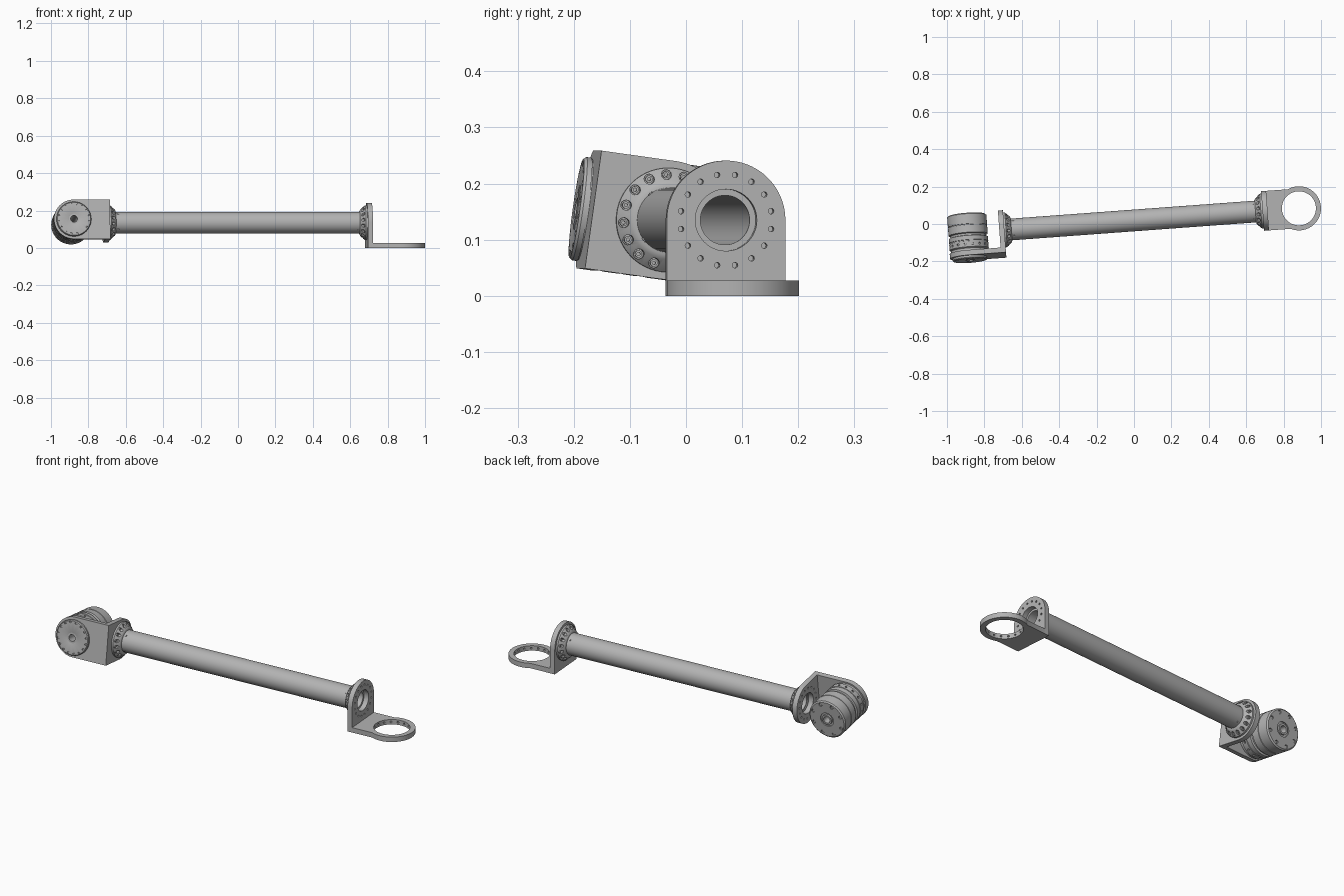
import bpy, bmesh, math
from math import pi, cos, sin, radians
from mathutils import Matrix

if "Cube" in bpy.data.objects:
    bpy.data.objects.remove(bpy.data.objects["Cube"])


def material(name, value):
    mat = bpy.data.materials.new(name)
    mat.use_nodes = True
    color = (value, value, value, 1)
    mat.diffuse_color = color
    mat.node_tree.nodes["Principled BSDF"].inputs["Base Color"].default_value = color
    return mat


metal = material("grey metal", 0.45)


def link(name, data, matrix):
    obj = bpy.data.objects.new(name, data)
    bpy.context.collection.objects.link(obj)
    obj.matrix_world = matrix
    return obj


def finish(obj):
    me = obj.data
    me.materials.clear()
    me.materials.append(metal)
    for p in me.polygons:
        p.use_smooth = True
    me.set_sharp_from_angle(angle=radians(30))
    return obj


def bake(obj):
    """Replace an object's data by its evaluated mesh."""
    bpy.context.view_layer.update()
    dg = bpy.context.evaluated_depsgraph_get()
    return bpy.data.meshes.new_from_object(obj.evaluated_get(dg))


def circle(x, y, r, n=16, start=0.0, sweep=2 * pi):
    k = n if sweep == 2 * pi else n - 1
    return [(x + r * cos(start + sweep * i / k), y + r * sin(start + sweep * i / k))
            for i in range(n)]


def ring_of(r, n, count_from=0.5):
    return [(r * cos(2 * pi * (i + count_from) / n), r * sin(2 * pi * (i + count_from) / n))
            for i in range(n)]


def plate(name, loops, thick, matrix):
    """Flat plate with holes, from filled outlines."""
    cu = bpy.data.curves.new(name, 'CURVE')
    cu.dimensions = '2D'
    cu.fill_mode = 'BOTH'
    cu.extrude = thick / 2
    for loop in loops:
        s = cu.splines.new('POLY')
        s.points.add(len(loop) - 1)
        for p, (x, y) in zip(s.points, loop):
            p.co = (x, y, 0, 1)
        s.use_cyclic_u = True
    tmp = link("outline", cu, matrix)
    me = bake(tmp)
    bpy.data.objects.remove(tmp)
    return finish(link(name, me, matrix))


def lathe(name, profile, matrix, seg=64):
    """Closed (radius, height) profile turned about local z."""
    bm = bmesh.new()
    rows = [[bm.verts.new((r * cos(a), r * sin(a), z)) for r, z in profile]
            for a in (2 * pi * i / seg for i in range(seg))]
    n = len(profile)
    for i in range(seg):
        a, b = rows[i], rows[(i + 1) % seg]
        for j in range(n):
            k = (j + 1) % n
            bm.faces.new((a[j], b[j], b[k], a[k]))
    bmesh.ops.recalc_face_normals(bm, faces=bm.faces)
    me = bpy.data.meshes.new(name)
    bm.to_mesh(me)
    bm.free()
    return finish(link(name, me, matrix))


def pegs(name, places, r, depth, matrix, seg=12):
    """Many small cylinders in one mesh."""
    bm = bmesh.new()
    for m in places:
        bmesh.ops.create_cone(bm, cap_ends=True, segments=seg, radius1=r, radius2=r,
                              depth=depth, matrix=m)
    me = bpy.data.meshes.new(name)
    bm.to_mesh(me)
    bm.free()
    return finish(link(name, me, matrix))


def axial(r, n, z):
    return [Matrix.Translation((x, y, z)) for x, y in ring_of(r, n)]


def radial(r, n, z):
    return [Matrix.Rotation(2 * pi * (i + .5) / n, 4, 'Z') @ Matrix.Translation((r, 0, z))
            @ Matrix.Rotation(pi / 2, 4, 'Y') for i in range(n)]


def cut(obj, places, r, depth):
    cutter = pegs("cutter", places, r, depth, obj.matrix_world)
    cutter.hide_render = True
    mod = obj.modifiers.new("cut", 'BOOLEAN')
    mod.operation = 'DIFFERENCE'
    mod.solver = 'EXACT'
    mod.object = cutter
    me = bake(obj)
    obj.modifiers.clear()
    obj.data = me
    bpy.data.objects.remove(cutter)
    finish(obj)


# Frames: the arm is yawed, and the left end is also rolled about it
ARM = Matrix.Translation((0, .019, .135)) @ Matrix.Rotation(radians(4.2), 4, 'Z')
LEFT = (ARM @ Matrix.Rotation(radians(-98), 4, 'X') @ Matrix.Translation((-.006, 0, 0))
        @ Matrix.Rotation(pi, 4, 'Z'))
ALONG_X = Matrix.Rotation(pi / 2, 4, 'Y')
UPRIGHT = Matrix(((0, 0, 1, 0), (1, 0, 0, 0), (0, 1, 0, 0), (0, 0, 0, 1)))
FACE, THICK, HALF, DROP, REACH = .689, .027, .106, .135, .884
BOLTS = 16

# Hollow boom tube
lathe("boom_tube", [(.044, -.69), (.058, -.69), (.058, .689), (.044, .689)],
      ARM @ ALONG_X)


def end_bracket(side, frame, foot_radius):
    # Arched plate with bore and bolt holes
    arch = [(-HALF, -DROP), (HALF, -DROP)] + circle(0, 0, HALF, 40, 0, pi)
    holes = [circle(x, y, .005, 10) for x, y in ring_of(.082, BOLTS)]
    plate(side + "_bracket_plate", [arch, circle(0, 0, .055, 48)] + holes, THICK,
          frame @ Matrix.Translation((FACE + THICK / 2, 0, 0)) @ UPRIGHT)
    # Foot with its large ring
    a = pi - math.asin(HALF / foot_radius)
    foot = [(FACE - REACH, HALF), (FACE - REACH, -HALF)]
    foot += circle(0, 0, foot_radius, 56, -a, 2 * a)
    ring = plate(side + "_bracket_foot", [foot, circle(0, 0, .091, 64)], THICK,
                 frame @ Matrix.Translation((REACH, 0, -DROP + THICK / 2)))
    cut(ring, radial(.092, BOLTS, 0), .005, .018)
    # Conical tube flange with bolt pockets
    m = frame @ Matrix.Translation((FACE, 0, 0)) @ ALONG_X
    flange = lathe(side + "_tube_flange",
                   [(.05, 0), (.093, 0), (.093, -.009), (.07, -.034), (.062, -.038),
                    (.05, -.038)], m)
    cut(flange, axial(.081, BOLTS, -.029), .009, .04)
    bolts = pegs(side + "_flange_bolts", axial(.081, BOLTS, -.012), .0065, .012, m)
    cut(bolts, axial(.081, BOLTS, -.018), .003, .01)
    # Small locking pin beside the flange
    pegs(side + "_tube_pins", radial(.057, 4, -.05), .005, .006, m)


end_bracket("right", ARM, .118)
end_bracket("left", LEFT, HALF)

# Joint motor held by the left foot
MOTOR = LEFT @ Matrix.Translation((REACH, 0, 0))
body = lathe("joint_motor_body",
             [(.028, .088), (.038, .088), (.038, .094), (.098, .094), (.105, .088),
              (.105, .034), (.103, .033), (.103, .030), (.105, .029),
              (.105, -.012), (.096, -.016), (.096, -.026), (.105, -.029),
              (.105, -.052), (.102, -.053), (.102, -.058), (.105, -.059),
              (.105, -.09), (.098, -.096), (.098, -.108), (.09, -.108),
              (.09, -.12), (.028, -.12)], MOTOR)
cut(body, radial(.103, BOLTS, -.074), .006, .012)
cut(body, axial(.085, 8, .092), .009, .018)
pegs("motor_back_bolts", axial(.085, 8, .086), .006, .01, MOTOR)
lathe("motor_shaft_sleeve", [(.018, .097), (.028, .097), (.028, -.152), (.018, -.152)],
      MOTOR, 32)

# Front cap with its bolt circle
cap = lathe("motor_front_cap",
            [(.026, -.11), (.0905, -.11), (.0905, -.137), (.093, -.137), (.093, -.146),
             (.089, -.151), (.03, -.153), (.026, -.151)], MOTOR)
cut(cap, axial(.082, BOLTS, -.152), .006, .014)
pegs("motor_cap_bolts", axial(.082, BOLTS, -.146), .004, .008, MOTOR)
